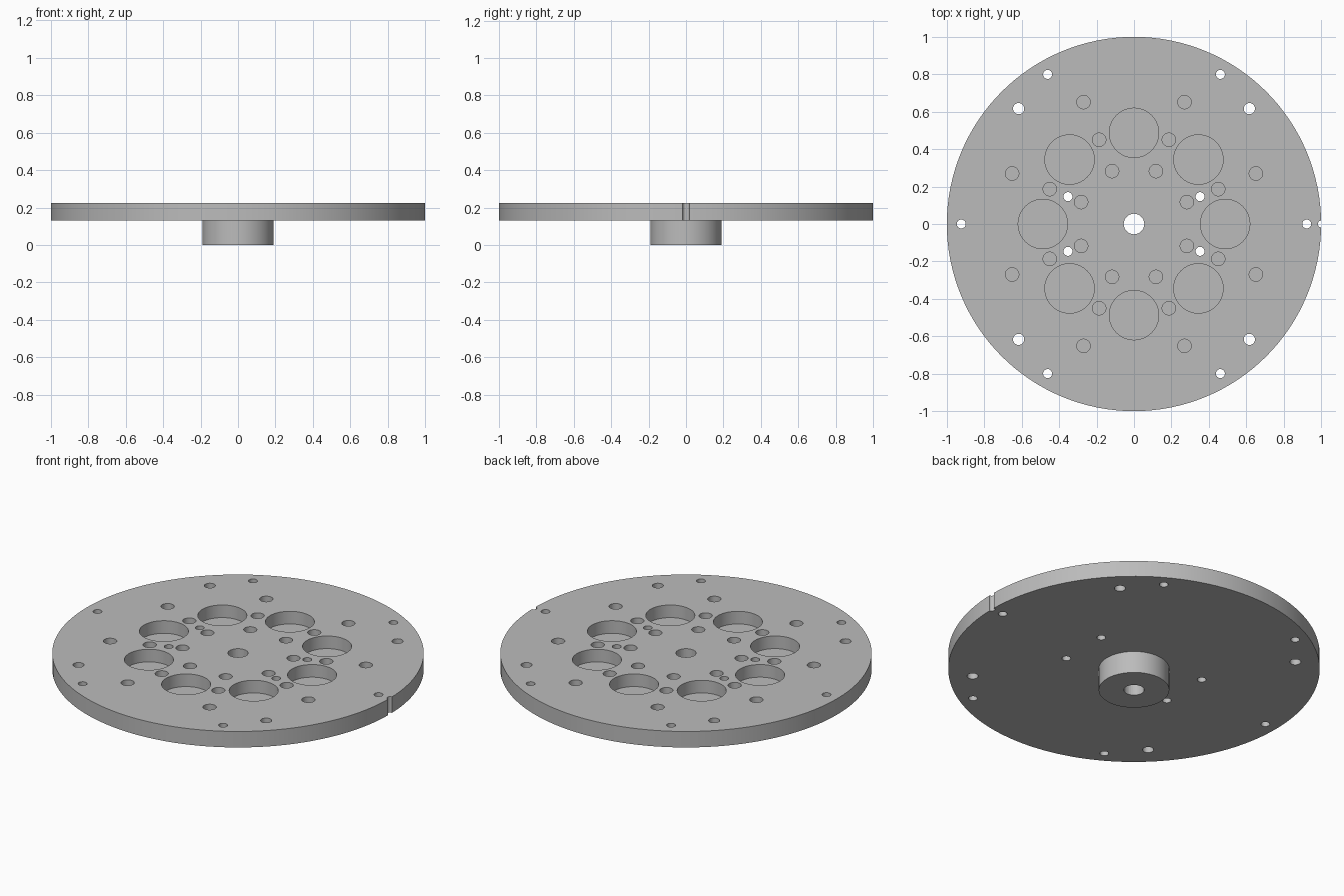
import bpy, bmesh, math
from mathutils import Matrix

old = bpy.data.objects.get("Cube")
if old:
    bpy.data.objects.remove(old, do_unlink=True)

PLATE_BOTTOM, PLATE_TOP = 0.13, 0.225
POCKET_FLOOR = 0.15
HUB_RADIUS = 0.19

grey = bpy.data.materials.new("machined grey")
grey.use_nodes = True
colour = (0.5, 0.5, 0.5, 1)
grey.diffuse_color = colour
grey.node_tree.nodes["Principled BSDF"].inputs["Base Color"].default_value = colour


def make_object(name, bm):
    mesh = bpy.data.meshes.new(name)
    bmesh.ops.recalc_face_normals(bm, faces=bm.faces)
    bm.to_mesh(mesh)
    bm.free()
    mesh.materials.append(grey)
    obj = bpy.data.objects.new(name, mesh)
    bpy.context.collection.objects.link(obj)
    return obj


def lathe(name, profile, steps):
    bm = bmesh.new()
    verts = [bm.verts.new((r, 0, z)) for r, z in profile]
    edges = [bm.edges.new(pair) for pair in zip(verts, verts[1:])]
    bmesh.ops.spin(bm, geom=verts + edges, cent=(0, 0, 0), axis=(0, 0, 1),
                   angle=math.tau, steps=steps)
    bmesh.ops.remove_doubles(bm, verts=bm.verts, dist=1e-5)
    return make_object(name, bm)


def drill(bm, ring, angle, radius, floor, segments=32):
    """Add a vertical drill at a polar position, open at the top."""
    top = PLATE_TOP + 0.1
    a = math.radians(angle)
    place = Matrix.Translation((ring * math.cos(a), ring * math.sin(a), (floor + top) / 2))
    bmesh.ops.create_cone(bm, cap_ends=True, segments=segments, radius1=radius,
                          radius2=radius, depth=top - floor, matrix=place)


# Round plate with the hub turned underneath
plate = lathe("plate_with_hub", [(0, 0), (HUB_RADIUS, 0), (HUB_RADIUS, PLATE_BOTTOM),
                                 (1, PLATE_BOTTOM), (1, PLATE_TOP), (0, PLATE_TOP)], 128)

bm = bmesh.new()
# Centre bore and edge notch
drill(bm, 0, 0, 0.055, -0.1)
drill(bm, 1, 0, 0.018, 0)
for i in range(8):
    # Large pockets and three rings of small blind holes
    drill(bm, 0.487, 45 * i, 0.132, POCKET_FLOOR, 64)
    for ring in (0.306, 0.487, 0.705):
        drill(bm, ring, 45 * i + 22.5, 0.036, POCKET_FLOOR)
for i in range(6):
    # Outer through holes
    drill(bm, 0.923, 60 * i, 0.024, 0)
for i in range(4):
    # Diagonal through holes
    drill(bm, 0.872, 90 * i + 45, 0.03, 0)
for angle in (22.5, 157.5, 202.5, 337.5):
    # Inner through holes
    drill(bm, 0.382, angle, 0.024, 0)
cutter = make_object("drill_cutter", bm)
cutter.hide_render = True

# Cut everything at once, then drop the helper
cut = plate.modifiers.new("holes", "BOOLEAN")
cut.operation = "DIFFERENCE"
cut.solver = "EXACT"
cut.object = cutter
bpy.ops.object.select_all(action="DESELECT")
plate.select_set(True)
bpy.context.view_layer.objects.active = plate
bpy.ops.object.modifier_apply(modifier=cut.name)
bpy.data.objects.remove(cutter, do_unlink=True)
bpy.ops.object.shade_smooth_by_angle(angle=math.radians(30))
